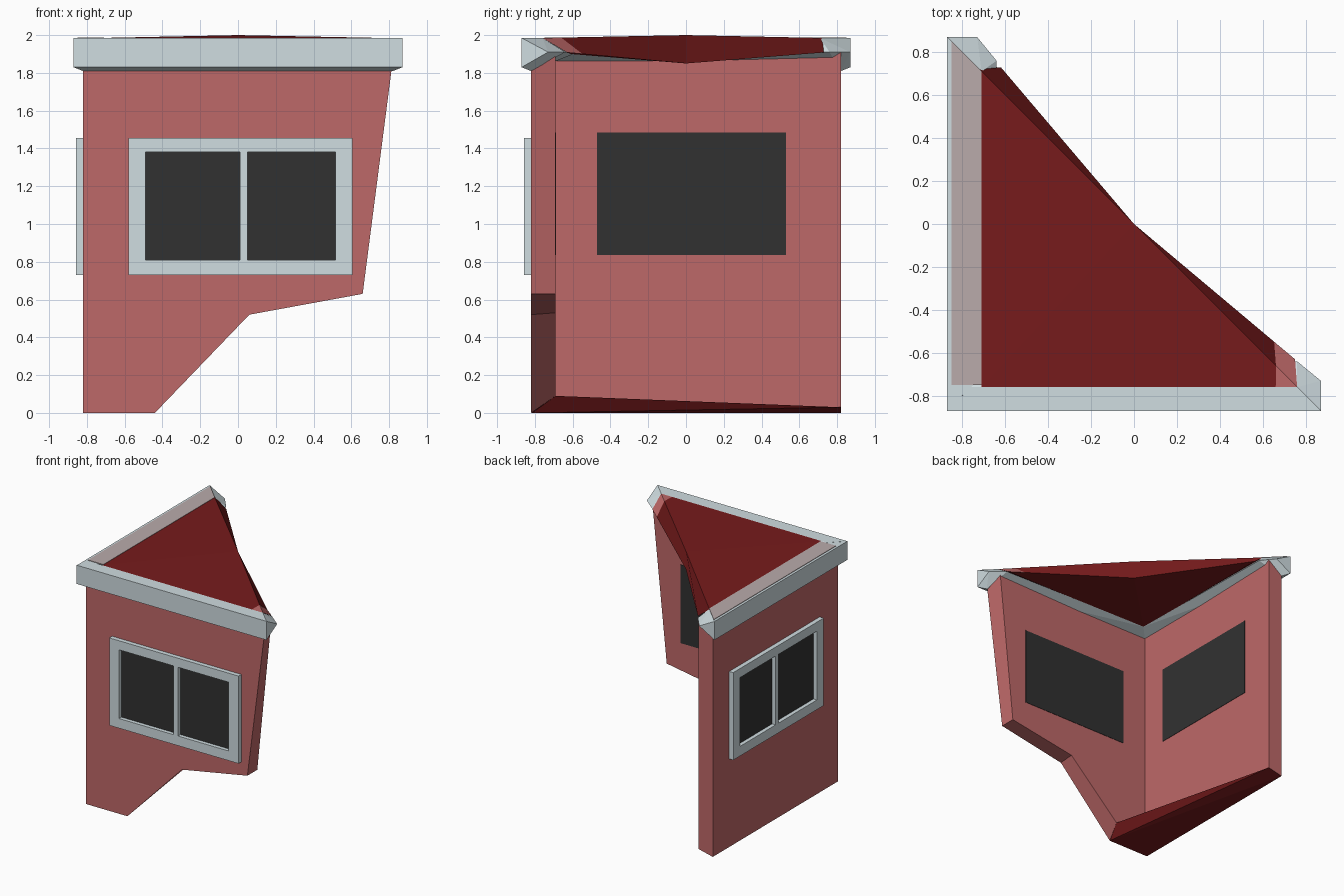
import bpy, bmesh

if "Cube" in bpy.data.objects:
    bpy.data.objects.remove(bpy.data.objects["Cube"])


def material(name, rgb):
    """Flat colour given as 0-255 sRGB, stored linear."""
    lin = [((c / 255 + 0.055) / 1.055) ** 2.4 for c in rgb]
    m = bpy.data.materials.new(name)
    m.diffuse_color = (*lin, 1)
    m.use_nodes = True
    m.node_tree.nodes["Principled BSDF"].inputs["Base Color"].default_value = m.diffuse_color
    return m


WALL = material("faded_red_wall", (190, 104, 104))
DARK = material("dark_red", (119, 27, 28))
GREY = material("pale_grey_trim", (208, 221, 225))
DUSTY = material("dusty_grey", (186, 171, 171))
GLASS = material("dark_glass", (49, 49, 49))


def finish(name, bm, mats):
    bmesh.ops.recalc_face_normals(bm, faces=bm.faces[:])
    me = bpy.data.meshes.new(name)
    bm.to_mesh(me)
    bm.free()
    for m in mats:
        me.materials.append(m)
    ob = bpy.data.objects.new(name, me)
    bpy.context.collection.objects.link(ob)
    return ob


def side_point(u, d, z, side):
    """Point at u along a wall and depth d; side 0 = front wall, 1 = left wall."""
    return (u, d, z) if side == 0 else (d, u, z)


def loft(name, a, b, mats):
    """Solid between two matching outlines."""
    bm = bmesh.new()
    va = [bm.verts.new(p) for p in a]
    vb = [bm.verts.new(p) for p in b]
    bm.faces.new(va)
    bm.faces.new(vb[::-1])
    n = len(a)
    for i in range(n):
        j = (i + 1) % n
        bm.faces.new((va[i], vb[i], vb[j], va[j]))
    return finish(name, bm, mats)


def hull(name, pts, mats):
    bm = bmesh.new()
    for p in pts:
        bm.verts.new(p)
    bmesh.ops.convex_hull(bm, input=bm.verts[:])
    return finish(name, bm, mats)


def slab(name, u0, u1, z0, z1, d0, d1, side, mat):
    """Box lying along one of the two walls."""
    a, b = ([side_point(u, d, z, side) for u, z in ((u0, z0), (u1, z0), (u1, z1), (u0, z1))]
            for d in (d0, d1))
    return loft(name, a, b, [mat])


OUT, INN, TOP, HEAD = -0.82, -0.69, 1.985, 1.91

# Front wall with the broken right edge, and the full-height left wall
outer = [(-.82, 0), (-.44, 0), (.06, .52), (.66, .63), (.825, HEAD), (-.82, HEAD)]
inner = [(-.82, .05), (-.40, .09), (.06, .53), (.66, .63), (.79, HEAD), (-.82, HEAD)]
front = loft("front_wall", [(x, OUT, z) for x, z in outer],
             [(x, INN, z) for x, z in inner], [WALL, DARK])
left = loft("left_wall",
            [(OUT, y, z) for y, z in ((-.815, 0), (.82, 0), (.82, HEAD), (-.815, HEAD))],
            [(INN, y, z) for y, z in ((-.815, .03), (.82, .03), (.82, HEAD), (-.815, HEAD))],
            [WALL, DARK])
for ob in (front, left):                      # undersides take the floor colour
    for f in ob.data.polygons:
        if f.normal.z < -0.8 and f.center.z < 0.2:
            f.material_index = 1

# Broken triangle of floor in the corner
hull("floor", [(-.815, -.815, 0), (-.44, -.815, 0), (-.815, .815, 0),
               (-.40, -.69, .09), (-.69, .815, .03), (-.69, -.69, .09)], [DARK])

# Eaves trim along each wall, snapped off on a slant at the far end
for side, nm, w, top in ((0, "front_trim", -.76, TOP), (1, "left_trim", -.71, TOP - .001)):
    pts = [(-.87, -.87, top), (w, w, top), (-w, w, top), (.87, -.87, top),
           (-.87, -.87, 1.83), (.87, -.87, 1.83), (-.82, -.82, 1.81), (.82, -.82, 1.81),
           (-.68, -.68, 1.893), (-.60, -.60, 1.898), (.74, -.68, 1.90),
           (.87, -.73, 1.91), (.76, -.64, 1.91)]
    hull(nm, [side_point(*p, side) for p in pts], [GREY])

# Dusty strip on top of the left trim
strip = [(-.85, -.75), (-.71, -.75), (-.71, .71), (-.85, .85)]
loft("roof_edge_strip", [(x, y, TOP - .002) for x, y in strip],
     [(x, y, TOP + .003) for x, y in strip], [DUSTY])

# Roof: shallow pitched top, sagging ceiling and a broken diagonal face
bm = bmesh.new()
def vert(*p):
    return bm.verts.new(p)
def between(a, b, t):
    return bm.verts.new(a.co.lerp(b.co, t))
corner, ceiling = vert(-.71, -.76, TOP), vert(-.61, -.61, 1.9)
peak, sag = vert(0, 0, 2.0), vert(0, 0, 1.85)
t1, b1 = vert(.76, -.76, TOP), vert(.75, -.63, 1.908)
t2, b2 = vert(-.72, .72, TOP), vert(-.62, .73, 1.908)
m1 = vert(.66, -.76, TOP)
s1, r1 = between(t1, peak, .13), between(b1, sag, .13)
faces = [(corner, m1, s1, peak), (corner, peak, t2), (ceiling, sag, r1, b1), (ceiling, b2, sag),
         (peak, s1, r1, sag), (peak, sag, b2, t2), (corner, ceiling, b1, t1, m1),
         (corner, t2, b2, ceiling)]
for f in faces:
    bm.faces.new(f)
for f in ((m1, t1, s1), (s1, t1, b1, r1)):    # faded patch at the right tip
    bm.faces.new(f).material_index = 1
finish("roof", bm, [DARK, WALL])

# Windows: raised frame and two panes outside, one painted pane inside
for side, nm in ((0, "front"), (1, "left")):
    bars = {"bottom": (-.58, .605, .73, .81), "top": (-.58, .605, 1.38, 1.455),
            "near": (-.58, -.49, .81, 1.38), "far": (.515, .605, .81, 1.38),
            "middle": (.01, .05, .81, 1.38)}
    for part, r in bars.items():
        slab(f"{nm}_window_frame_{part}", *r, -.857, -.815, side, GREY)
    slab(f"{nm}_window_glass", -.50, .52, .80, 1.39, -.825, -.817, side, GLASS)
    slab(f"{nm}_window_inside", -.47, .53, .835, 1.485, INN - .003, INN + .003, side, GLASS)
